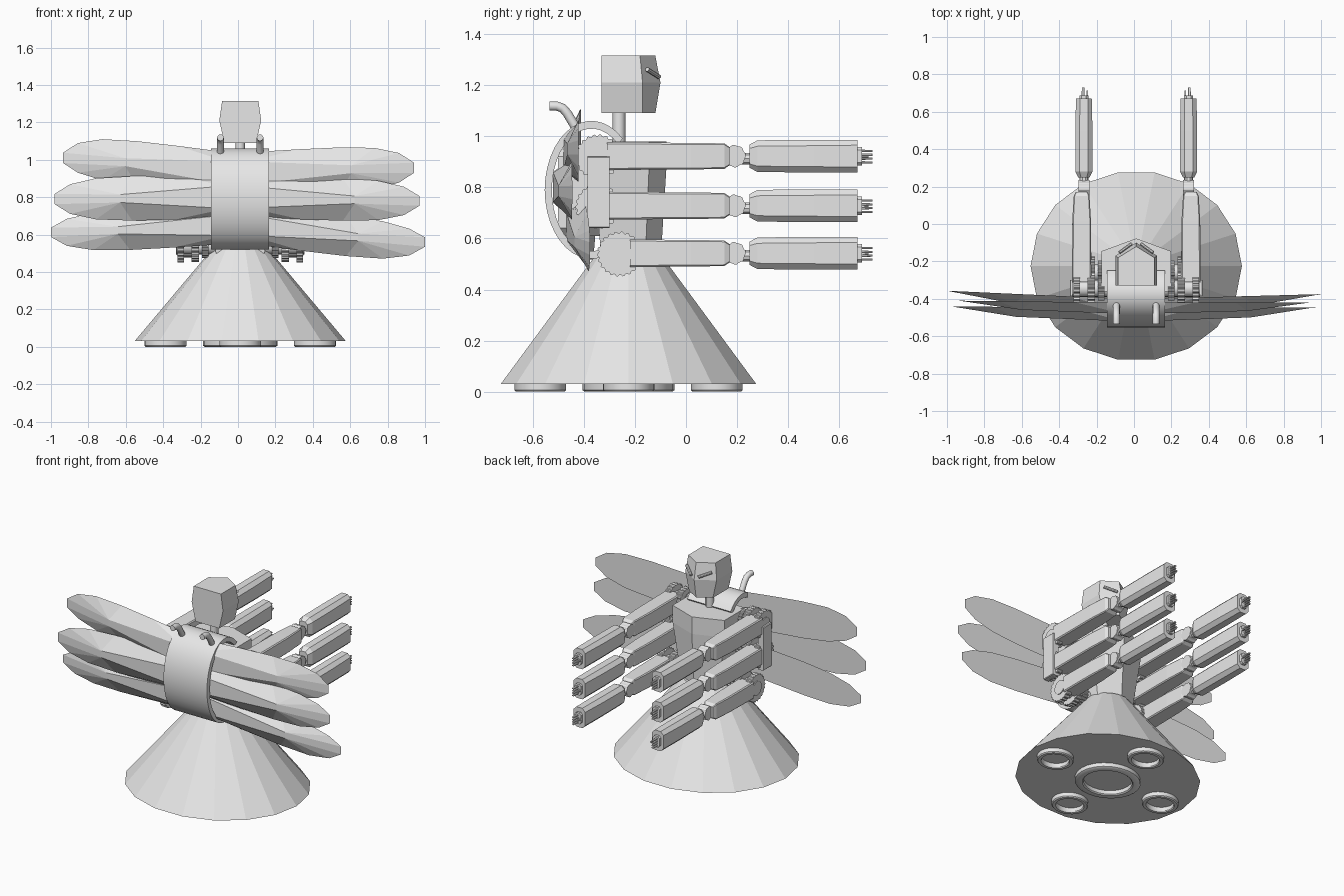
import bpy
import math
from mathutils import Vector

cube = bpy.data.objects.get("Cube")
if cube:
    bpy.data.objects.remove(cube, do_unlink=True)

CX, CY = 0.012, -0.225          # axis of the body
TAU = 2 * math.pi

grey = bpy.data.materials.new("light_grey")
grey.use_nodes = True
grey.diffuse_color = (0.8, 0.8, 0.8, 1)
grey.node_tree.nodes["Principled BSDF"].inputs["Base Color"].default_value = (0.8, 0.8, 0.8, 1)


def build(name, verts, faces, smooth=False):
    mesh = bpy.data.meshes.new(name)
    mesh.from_pydata([tuple(v) for v in verts], [], faces)
    mesh.materials.append(grey)
    obj = bpy.data.objects.new(name, mesh)
    bpy.context.collection.objects.link(obj)
    bpy.ops.object.select_all(action="DESELECT")
    obj.select_set(True)
    bpy.context.view_layer.objects.active = obj
    bpy.ops.object.mode_set(mode="EDIT")
    bpy.ops.mesh.select_all(action="SELECT")
    bpy.ops.mesh.normals_make_consistent(inside=False)
    bpy.ops.object.mode_set(mode="OBJECT")
    if smooth:
        bpy.ops.object.shade_smooth_by_angle(angle=math.radians(35))
    return obj


def loft(name, rings, smooth=False, closed=False):
    """Skin equal rings of points; cap the ends, or join last ring to first."""
    n, m = len(rings[0]), len(rings)
    verts = [p for ring in rings for p in ring]
    faces = []
    for k in range(m if closed else m - 1):
        a, b = k * n, (k + 1) % m * n
        faces += [(a + i, a + (i + 1) % n, b + (i + 1) % n, b + i) for i in range(n)]
    if not closed:
        faces += [tuple(range(n)), tuple(range((m - 1) * n, m * n))]
    return build(name, verts, faces, smooth)


def ellipse(x, y, z, rx, ry, n):
    return [(x + rx * math.cos(TAU * i / n), y + ry * math.sin(TAU * i / n), z) for i in range(n)]


def tube(name, path, r, n=12):
    """Round bar through a list of points."""
    pts = [Vector(p) for p in path]
    rings = []
    for i, p in enumerate(pts):
        d = (pts[min(i + 1, len(pts) - 1)] - pts[max(i - 1, 0)]).normalized()
        u = d.orthogonal().normalized() if abs(d.x) > 0.9 else Vector((1, 0, 0))
        u = (u - d * u.dot(d)).normalized()
        v = d.cross(u)
        rings.append([p + r * (u * math.cos(TAU * k / n) + v * math.sin(TAU * k / n)) for k in range(n)])
    return loft(name, rings, smooth=True)


def bar(name, x, z, sections, chamfer=0.3):
    """Chamfered beam along y; sections are (y, half width, half height)."""
    rings = []
    for y, hx, hz in sections:
        c = chamfer * hx
        corner = [(hx, hz - c), (hx - c, hz), (c - hx, hz), (-hx, hz - c),
                  (-hx, c - hz), (c - hx, -hz), (hx - c, -hz), (hx, c - hz)]
        rings.append([(x + a, y, z + b) for a, b in corner])
    return loft(name, rings)


def gear(name, x0, x1, y, z, r, teeth=22):
    outline = []
    for i in range(teeth * 4):
        a = TAU * i / (teeth * 4)
        rad = r if i % 4 < 2 else r * 0.93
        outline.append((y + rad * math.cos(a), z + rad * math.sin(a)))
    return loft(name, [[(x, p, q) for p, q in outline] for x in (x0, x1)])


# Skirt and floor pads
loft("skirt", [ellipse(CX, CY, 0.03, 0.565, 0.508, 18),
               ellipse(CX, CY, 0.535, 0.14, 0.13, 18)])


def pad(name, x, y, r):
    sizes = [(1, 0.032), (1, 0.006), (0.95, 0), (0.78, 0), (0.74, 0.006), (0.74, 0.032)]
    loft(name, [ellipse(x, y, z, r * k, r * k * 0.9, 24) for k, z in sizes], True, closed=True)


pad("centre_pad", CX, CY, 0.2)
for name, dx, dy in (("left", 0.4, 0), ("right", -0.4, 0), ("front", 0, -0.345), ("rear", 0, 0.345)):
    pad(name + "_pad", CX + dx, CY + dy, 0.112)


# Torso, neck and head
def pentagon(z, w, tip, side, back):
    return [(CX - w, back, z), (CX + w, back, z), (CX + w, side, z), (CX, tip, z), (CX - w, side, z)]


loft("torso", [pentagon(0.5, 0.13, -0.1, -0.16, -0.33),
               pentagon(0.87, 0.185, -0.077, -0.145, -0.36),
               pentagon(0.98, 0.185, -0.077, -0.145, -0.36)])
tube("neck", [(CX, -0.262, 0.96), (CX, -0.262, 1.11)], 0.025)
loft("head", [pentagon(1.09, 0.085, -0.12, -0.17, -0.33),
              pentagon(1.21, 0.112, -0.1, -0.17, -0.33),
              pentagon(1.315, 0.097, -0.12, -0.18, -0.33)])
for s, side in ((1, "left"), (-1, "right")):
    tube(side + "_eye", [(CX + s * 0.025, -0.105, 1.232), (CX + s * 0.09, -0.152, 1.262)], 0.009, 8)

# Curved wing case, open towards the torso
arc = [math.radians(48 + 264 * i / 28) for i in range(29)]
profile = [(-0.37 + 0.183 * math.cos(a), 0.79 + 0.27 * math.sin(a)) for a in arc]
profile += [(-0.37 + 0.155 * math.cos(a), 0.79 + 0.24 * math.sin(a)) for a in reversed(arc)]
loft("wing_case", [[(x, y, z) for y, z in profile] for x in (-0.145, 0.165)], True)
bar("wing_mount", CX, 0.78, [(-0.5, 0.1, 0.17), (-0.33, 0.1, 0.17)])

# Horns on the case
for s, side in ((1, "left"), (-1, "right")):
    x = CX + s * 0.106
    tube(side + "_horn", [(x, -0.435, 1.04), (x, -0.465, 1.09), (x, -0.483, 1.11),
                          (x, -0.505, 1.118), (x, -0.535, 1.118)], 0.018)


# Wings: flat behind, ridged in front
def wing(name, tip_x, tip_z, root_z, width, root_y, tip_y, depth):
    shape = [(0, 1), (0.3, 1.06), (0.55, 1.08), (0.76, 1), (0.91, 0.72), (1, 0.25)]

    def at(t, w, d):
        return (0.06 * (1 - t) * (1 if tip_x > 0 else -1) + tip_x * t,
                root_y + (tip_y - root_y) * t - d,
                root_z + (tip_z - root_z) * min(1, t * 1.15) + w)
    edge = [at(t, w * width, 0) for t, w in shape]
    edge += [at(t, -w * width, 0) for t, w in reversed(shape)]
    n = len(edge)
    h = width * 0.55
    ridge = [at(0, h, depth), at(0.62, h * 0.35, depth * 0.75),
             at(0.62, -h * 0.35, depth * 0.75), at(0, -h, depth)]
    a, b, c, d = range(n, n + 4)
    faces = [tuple(range(n)), (a, b, c, d), (n - 1, 0, a, d)]
    faces += [(0, 1, a), (1, 2, b, a), (n - 2, n - 1, d), (n - 3, n - 2, d, c)]
    faces += [(i, i + 1, b) for i in range(2, 5)]
    faces += [(5, 6, c, b)] + [(i, i + 1, c) for i in range(6, n - 3)]
    build(name, edge + ridge, faces)


wing("right_upper_wing", -0.935, 1.01, 0.93, 0.11, -0.42, -0.41, 0.06)
wing("right_middle_wing", -0.98, 0.79, 0.8, 0.11, -0.45, -0.44, 0.07)
wing("right_lower_wing", -1.0, 0.612, 0.65, 0.1, -0.4, -0.357, 0.07)
wing("left_upper_wing", 0.94, 0.957, 0.93, 0.11, -0.42, -0.42, 0.06)
wing("left_middle_wing", 0.97, 0.78, 0.8, 0.105, -0.45, -0.445, 0.07)
wing("left_lower_wing", 1.0, 0.56, 0.65, 0.1, -0.4, -0.375, 0.07)


# Arms: geared shoulder, upper arm, elbow, forearm and fingers
def arm(tag, s, z, shoulder_y, start_y):
    x = CX + s * 0.292
    fx = CX + s * 0.28
    gz = z - 0.003
    tube(tag + "_axle", [(CX + s * 0.08, shoulder_y, gz), (CX + s * 0.34, shoulder_y, gz)], 0.045, 16)
    for i, (a, b, r) in enumerate(((0.17, 0.205, 0.065), (0.22, 0.26, 0.085), (0.3, 0.335, 0.088))):
        gear(f"{tag}_shoulder_gear_{i + 1}", CX + s * a, CX + s * b, shoulder_y, gz, r)
    bar(tag + "_upper_arm", x, z, [(start_y, 0.052, 0.054), (0.02, 0.05, 0.052),
                                   (0.15, 0.042, 0.05), (0.17, 0.032, 0.036)], 0.12)
    gear(tag + "_elbow", fx - 0.03, fx + 0.03, 0.19, z, 0.044, 8)
    tube(tag + "_elbow_rod", [(fx, 0.19, z - 0.01), (fx, 0.27, z - 0.01)], 0.024, 10)
    bar(tag + "_forearm", fx, z, [(0.248, 0.03, 0.045), (0.28, 0.046, 0.062),
                                  (0.5, 0.046, 0.064), (0.672, 0.042, 0.064)], 0.5)
    bar(tag + "_palm", fx, z, [(0.66, 0.024, 0.036), (0.688, 0.024, 0.036)], 0.5)
    for i in range(4):
        bar(f"{tag}_finger_{i + 1}", fx + s * 0.004, z + 0.015 * (i - 1.5) - 0.002,
            [(0.68, 0.008, 0.005), (0.73, 0.007, 0.004)])
    bar(tag + "_thumb", fx - s * 0.018, z, [(0.68, 0.005, 0.006), (0.715, 0.005, 0.005)])


for s, side in ((1, "left"), (-1, "right")):
    arm(side + "_upper", s, 0.922, -0.345, -0.31)
    arm(side + "_middle", s, 0.728, -0.345, -0.31)
    arm(side + "_lower", s, 0.542, -0.26, -0.22)
    # Plate joining the two higher shoulders
    bar(side + "_shoulder_plate", CX + s * 0.335, 0.78,
        [(-0.385, 0.02, 0.14), (-0.3, 0.02, 0.14)], 0.2)
